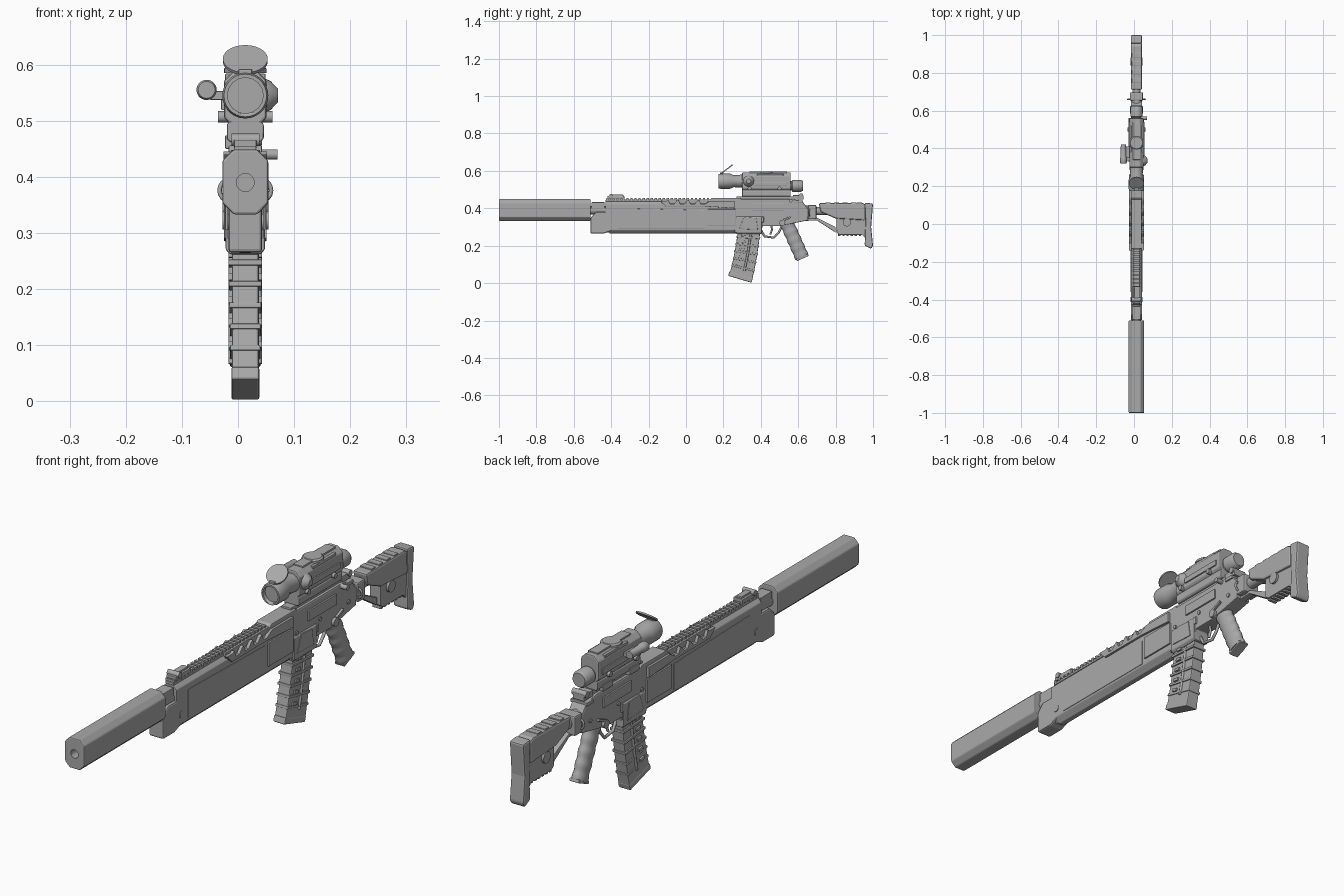
import bpy, bmesh, math
from mathutils import Vector, Matrix

if "Cube" in bpy.data.objects:
    bpy.data.objects.remove(bpy.data.objects["Cube"])

# shared landmarks
CENTRE = .013
BORE = .39
TOP = .45
BELLY = .27
HALF = .03
SIGHT_LINE = .545
SIDES = (-1, 1)

metal = bpy.data.materials.new("plain grey")
metal.use_nodes = True
grey = (.4, .4, .4, 1)
metal.diffuse_color = grey
metal.node_tree.nodes["Principled BSDF"].inputs["Base Color"].default_value = grey


def place(name, data):
    data.materials.append(metal)
    part = bpy.data.objects.new(name, data)
    bpy.context.collection.objects.link(part)
    return part


def finish(name, bm, bevel=0, smooth=False):
    bmesh.ops.recalc_face_normals(bm, faces=bm.faces)
    mesh = bpy.data.meshes.new(name)
    bm.to_mesh(mesh)
    bm.free()
    part = place(name, mesh)
    if bevel:
        edge = part.modifiers.new("soft edge", "BEVEL")
        edge.width, edge.segments, edge.limit_method = bevel, 2, "ANGLE"
    if smooth:
        bpy.ops.object.select_all(action="DESELECT")
        part.select_set(True)
        bpy.context.view_layer.objects.active = part
        bpy.ops.object.shade_smooth_by_angle(angle=math.radians(35))
    return part


def loft(bm, sections):
    rings = [[bm.verts.new(point) for point in section] for section in sections]
    for near, far in zip(rings, rings[1:]):
        for i in range(len(near)):
            bm.faces.new((near[i - 1], near[i], far[i], far[i - 1]))
    bm.faces.new(rings[0])
    bm.faces.new(rings[-1])


def slab(name, outline, half, x=0, bevel=.003):
    """Side outline in y and z, given thickness across x."""
    bm = bmesh.new()
    loft(bm, [[(CENTRE + x + s * half, y, z) for y, z in outline] for s in SIDES])
    return finish(name, bm, bevel)


def beam(name, half, low, high, chamfer, start, end, bevel=.003):
    """Chamfered rectangle drawn out along y."""
    lift, mid = (high - low) / 2, (high + low) / 2
    section = []
    for sx, sz in ((-1, -1), (1, -1), (1, 1), (-1, 1)):
        corner = [(sx * half, sz * (lift - chamfer)), (sx * (half - chamfer), sz * lift)]
        section += corner if sx == sz else corner[::-1]
    bm = bmesh.new()
    loft(bm, [[(CENTRE + x, y, mid + z) for x, z in section] for y in (start, end)])
    return finish(name, bm, bevel)


def block(name, centre, size, bevel=.002, tilt=0):
    bm = bmesh.new()
    bmesh.ops.create_cube(bm, size=1, matrix=Matrix.Translation(Vector(centre) + Vector((CENTRE, 0, 0)))
                          @ Matrix.Rotation(tilt, 4, "X") @ Matrix.Diagonal((*size, 1)))
    return finish(name, bm, bevel)


def circle(count, radius):
    angles = [k * math.tau / count for k in range(count)]
    return [(radius * math.cos(a), radius * math.sin(a)) for a in angles]


def turned(name, centre, profile, axis="Y", count=28, tilt=0):
    """Profile of distance and radius turned about an axis."""
    order = {"X": lambda u, v, d: (d, u, v), "Y": lambda u, v, d: (u, d, v), "Z": lambda u, v, d: (u, v, d)}[axis]
    spin = Matrix.Rotation(tilt, 3, "X")
    base = Vector(centre) + Vector((CENTRE, 0, 0))
    bm = bmesh.new()
    loft(bm, [[base + spin @ Vector(order(u, v, d)) for u, v in circle(count, r)] for d, r in profile])
    return finish(name, bm, smooth=True)


def rod(name, centre, radius, length, axis="X"):
    return turned(name, centre, [(-length / 2, radius), (length / 2, radius)], axis, 16)


def wire(name, path, radius):
    curve = bpy.data.curves.new(name, "CURVE")
    curve.dimensions, curve.bevel_depth, curve.bevel_resolution = "3D", radius, 2
    curve.use_fill_caps = True
    line = curve.splines.new("POLY")
    line.points.add(len(path) - 1)
    for point, (x, y, z) in zip(line.points, path):
        point.co = (CENTRE + x, y, z, 1)
    place(name, curve)


def hollow(target, cutter):
    cut = target.modifiers.new("hollow", "BOOLEAN")
    cut.operation, cut.solver, cut.object = "DIFFERENCE", "EXACT", cutter
    cutter.hide_render = cutter.hide_viewport = True


# suppressor and barrel
suppressor = beam("suppressor", .041, .333, .449, .02, -1, -.51, .004)
hollow(suppressor, rod("bore_cutter", (0, -1, BORE), .016, .1, "Y"))
rod("barrel", (0, -.4, BORE), .022, .3, "Y")

# handguard
block("gas_block", (0, -.47, .41), (.044, .07, .045))
slab("handguard_nose", [(-.51, .35), (-.51, .265), (-.44, .265), (-.4, .28), (-.4, .38), (-.48, .38)], HALF, bevel=.006)
beam("handguard", HALF, BELLY, .436, .014, -.43, BELLY)
beam("handguard_keel", .018, .264, .3, .008, -.41, BELLY)

# vented heat shield over the rear of the handguard
block("heat_shield_top", (0, .01, .436), (.052, .28, .024))
slab("heat_shield_hump", [(.11, .43), (.14, .456), (.29, .456), (.31, .43)], HALF)
shield = [(.26, .4), (.26, .44), (.13, .44)]
for i in range(4):
    y = .1 - i * .055
    shield += [(y, .422), (y - .02, .422), (y - .03, .446), (y - .04, .44)]
shield += [(-.14, .44), (-.11, .41), (.1, .41)]
for s in SIDES:
    slab("heat_shield_side", shield, .006, s * .033, .001)
    slab("handguard_panel", [(-.36, .29), (.1, .29), (.1, .39), (-.36, .4)], .002, s * HALF, .001)
    block("rear_panel", (s * .032, .19, .35), (.008, .15, .09))
    wire("lower_seam", [(s * .024, -.41, .284), (s * .024, .26, .284)], .004)
    rod("nose_pin", (s * .028, -.4, .32), .014, .008)

# top rails
block("front_rail", (0, -.28, .441), (.036, .3, .01))
for i in range(26):
    block("rail_tooth", (0, -.42 + i * .0215, .449), (.038, .012, .012), 0)
block("receiver_rail", (0, .44, .455), (.04, .34, .018))

# folded sights
block("front_sight_base", (0, -.375, .458), (.04, .09, .016))
block("front_sight_leaf", (0, -.37, .468), (.024, .07, .01))
rod("front_sight_knob", (0, -.4, .466), .011, .05)
block("rear_sight_base", (0, .6, .458), (.048, .056, .024))
rod("rear_sight_drum", (0, .615, .468), .012, .06)

# receiver
slab("upper_receiver", [(.25, .35), (.66, .35), (.65, .4), (.62, .44), (.56, TOP), (.25, TOP)], HALF, bevel=.006)
slab("lower_receiver", [(.26, BELLY), (.4, BELLY), (.41, .305), (.5, .305), (.65, .335), (.65, BORE), (.26, BORE)], HALF)
beam("magazine_well", .035, .262, .36, .008, BELLY, .405)
block("charging_handle", (0, .605, .435), (.07, .04, .014))
rod("forward_assist", (.04, .56, .44), .009, .034)
for s in SIDES:
    block("ejection_cover", (s * .032, .44, .405), (.008, .17, .04))
    slab("well_plate", [(.285, .29), (.385, .285), (.375, .35), (.31, .355)], .003, s * .035, .002)
    block("bolt_catch", (s * HALF, .41, .34), (.012, .012, .03))
    rod("selector", (s * .032, .515, .322), .016, .018)
    block("selector_lever", (s * .036, .54, .345), (.01, .044, .01), tilt=.4)
    for y in (.29, .43, .6):
        rod("receiver_pin", (s * HALF, y, .365), .008, .008)

# magazine, bending towards the muzzle
def bend(t):
    return Vector((0, .294 + .064 * t - .02 * t * t, .035 + .255 * t))


bm = bmesh.new()
corners = [(-1, -1), (1, -1), (1, 1), (-1, 1)]
loft(bm, [[bend(t) + Vector((CENTRE + .024 * sx, .06 * sy, -.018 * sy * (1 - t)))
           for sx, sy in corners] for t in (i / 6 for i in range(7))])
finish("magazine", bm, .004)
block("magazine_base", bend(0) + Vector((0, -.003, -.003)), (.05, .13, .024), .004, -.29)
for i in range(5):
    t = .18 + i * .16
    lean = -.29 * (1 - t)
    block("magazine_rib", bend(t), (.052 + .01 * t, .128, .01), tilt=lean)
    for s in SIDES:
        block("magazine_stud", bend(t + .07) + Vector((s * .026, -.025, 0)), (.008, .024, .012), .001, lean)
for s in SIDES:
    wire("magazine_seam", [bend(t / 8) + Vector((s * .024, .01, 0)) for t in range(1, 8)], .006)

# trigger and its guard
wire("trigger_guard", [(0, .4, .285), (0, .42, .25), (0, .47, .243), (0, .495, BELLY), (0, .51, .3)], .006)
wire("trigger", [(0, .455, .31), (0, .46, .285), (0, TOP, .26)], .005)

# ribbed pistol grip swept down a slanted line
lean = Matrix.Rotation(.42, 3, "X")
grip_top = Vector((CENTRE, .537, .325))
bm = bmesh.new()
sections = []
for i in range(22):
    swell = 1 + .05 * math.sin(i * 1.35)
    sections.append([grip_top + lean @ Vector((u * .025, v * .037, -i * .0098)) for u, v in circle(20, swell)])
loft(bm, sections)
finish("pistol_grip", bm, smooth=True)
block("grip_cap", (0, .622, .137), (.04, .068, .012), tilt=.42)

# stock
turned("buffer_tube", (0, .62, .385), [(0, HALF), (.06, HALF), (.07, .022), (.28, .022)])
block("stock_hinge", (0, .675, .38), (.07, .044, .076), .006)
slab("stock_body", [(.71, .427), (.72, .38), (.8, .345), (.96, .335), (.96, .42), (.94, .43)], HALF, bevel=.008)
slab("stock_lower", [(.805, .35), (.805, BELLY), (.82, .258), (.94, .258), (.965, .235), (.965, .35)], .023)
slab("stock_strut", [(.56, .33), (.7, .335), (.8, BELLY), (.8, .3), (.7, .35), (.56, .35)], CENTRE)
slab("butt_pad", [(.955, .43), (.96, .33), (.955, .2), (.99, .183), (1, .2), (.99, .3), (1, .425)], HALF, bevel=.007)
for i in range(6):
    block("stock_tooth", (0, .82 + i * .022, .257), (.036, .012, .012), .001)
for i in range(4):
    block("cheek_ridge", (0, .76 + i * .045, .427), (.05, .026, .01))
for s in SIDES:
    wire("sling_loop", [(s * (HALF + .016 * math.sin(k * .4)), .66, .376 + .018 * math.cos(k * .4)) for k in range(9)], .004)
    rod("stock_bolt", (s * .027, .86, .325), .022, .01)
    block("stock_side_plate", (s * .026, .9, .36), (.008, .1, .024))

# scope mount
beam("scope_mount", .033, .462, .5, .006, .3, .56)
for y in (.34, .5):
    rod("mount_cross_bolt", (0, y, .507), .01, .097)
    block("mount_clamp", (-.02, y, .462), (.032, .06, .024))

# scope
beam("scope_body", .038, .485, .592, .02, .3, .56, .005)
block("scope_spine", (0, .44, .589), (.04, .2, .014))
turned("scope_turret", (0, .43, .585), [(0, .038), (.008, .038), (.013, .032)], "Z")
objective = turned("scope_objective", (0, .175, SIGHT_LINE), [(0, .038), (.01, .041), (.06, .041), (.08, .032), (.14, .036)])
hollow(objective, rod("lens_cutter", (0, .17, SIGHT_LINE), .032, .04, "Y"))
turned("scope_eyepiece", (0, .55, .52), [(0, .025), (.015, .025), (.02, .032), (.065, .032), (.075, .026)])
turned("flip_cap", (0, .217, .608), [(-.003, .04), (.003, .04)], "Z", tilt=.66)
block("cap_hinge", (0, .19, .586), (.024, .016, .012))
turned("windage_knob", (.035, .335, SIGHT_LINE), [(0, HALF), (.01, .026), (.023, .012)], "X")
turned("side_laser", (-.069, .32, .555), [(0, .015), (.005, .018), (.03, .018), (.035, .015), (.1, .014)])
block("laser_bracket", (-.045, .38, SIGHT_LINE), (.036, .06, .016))
for s in SIDES:
    block("scope_side_rail", (s * .039, TOP, .53), (.008, .18, .022))
    block("scope_upper_rib", (s * HALF, TOP, .578), (.012, .14, .012))
